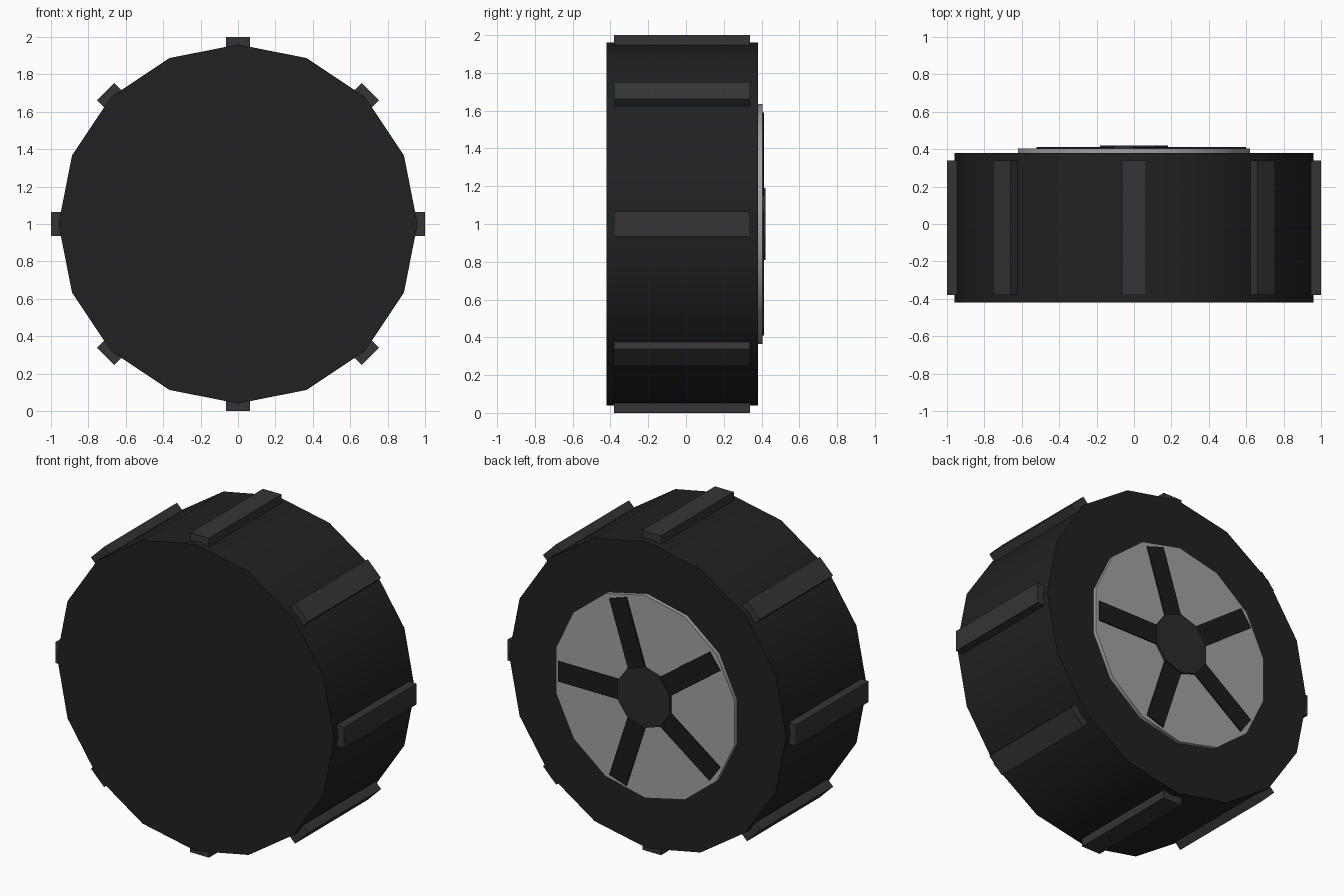
import bpy
from math import pi, cos, sin, radians

if "Cube" in bpy.data.objects:
    bpy.data.objects.remove(bpy.data.objects["Cube"])

CZ = 1.0  # axle height


def material(name, rgb):
    m = bpy.data.materials.new(name)
    m.diffuse_color = (*rgb, 1)
    m.use_nodes = True
    m.node_tree.nodes["Principled BSDF"].inputs["Base Color"].default_value = m.diffuse_color
    return m


RUBBER = material("rubber", (0.014, 0.015, 0.017))
TREAD = material("tread_rubber", (0.035, 0.035, 0.039))
METAL = material("rim_metal", (0.36, 0.36, 0.38))
SPOKE = material("dark_spoke", (0.010, 0.011, 0.012))
HUB = material("hub_grey", (0.024, 0.024, 0.026))


def disc(name, sides, radius, y0, y1, mat, smooth=True):
    """Cylinder along y with one corner pointing straight up."""
    bpy.ops.mesh.primitive_cylinder_add(
        vertices=sides, radius=radius, depth=y1 - y0,
        location=(0, (y0 + y1) / 2, CZ), rotation=(pi / 2, 0, 0))
    o = bpy.context.object
    o.name = name
    o.data.materials.append(mat)
    if smooth:
        bpy.ops.object.shade_smooth_by_angle(angle=radians(30))
    return o


def radial_box(name, angle, r0, r1, width, y0, y1, mat):
    """Box reaching from radius r0 to r1 at an angle measured from +x to +z."""
    r = (r0 + r1) / 2
    bpy.ops.mesh.primitive_cube_add(
        size=1, location=(r * cos(angle), (y0 + y1) / 2, CZ + r * sin(angle)),
        rotation=(0, -angle, 0))
    o = bpy.context.object
    o.name = name
    o.scale = (r1 - r0, y1 - y0, width)
    o.data.materials.append(mat)
    return o


# Tyre body
disc("tyre", 16, 0.96, -0.42, 0.38, RUBBER)

# Tread blocks around the tyre
for i in range(8):
    radial_box(f"tread_block_{i + 1}", i * pi / 4, 0.9, 1.0, 0.13, -0.38, 0.34, TREAD)

# Rim plate, spokes and hub on the back face
disc("rim", 14, 0.635, 0.34, 0.404, METAL)
for i in range(5):
    radial_box(f"spoke_{i + 1}", i * 2 * pi / 5, 0.08, 0.6, 0.125, 0.36, 0.412, SPOKE)
disc("hub", 10, 0.19, 0.36, 0.42, HUB, smooth=False)
